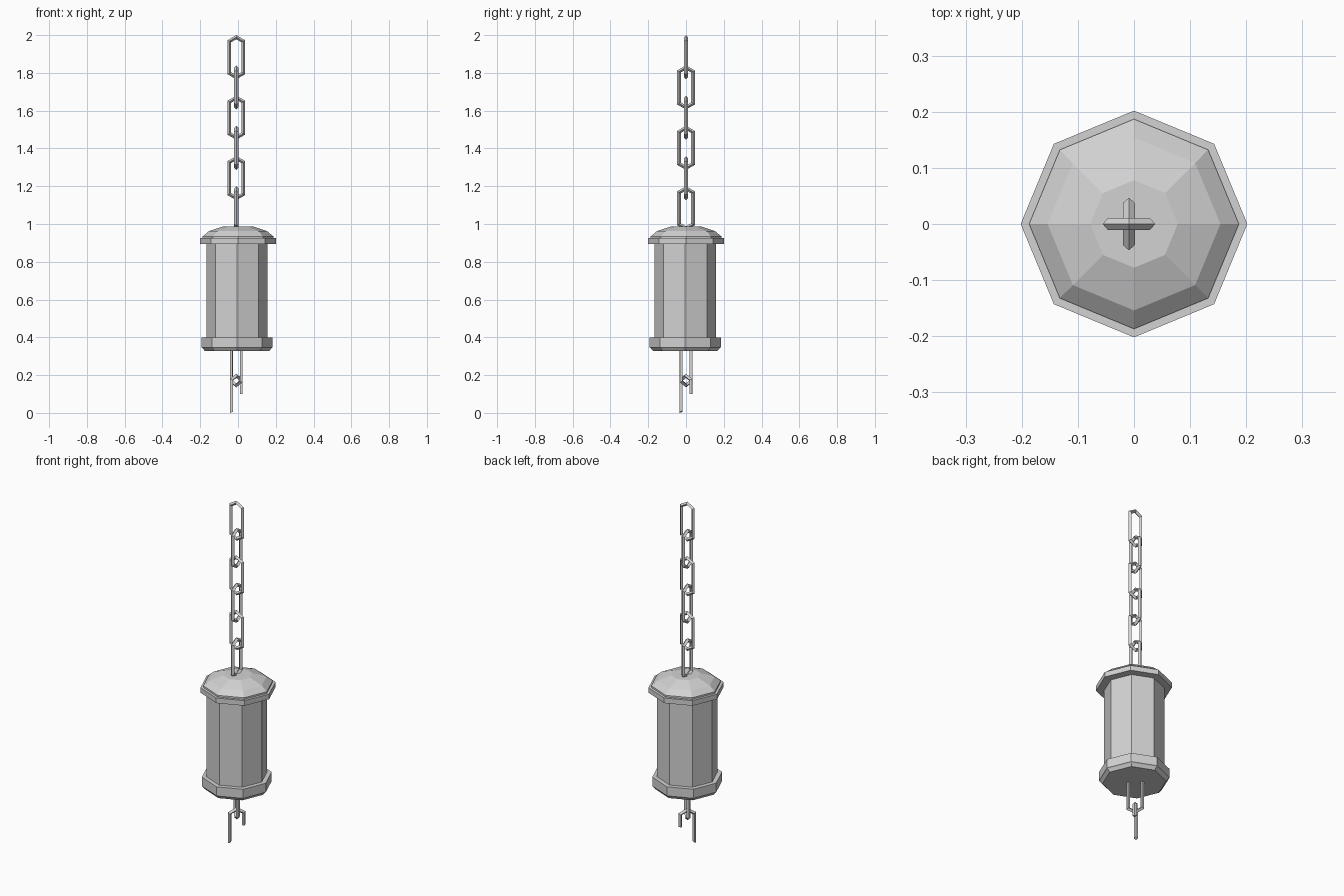
import bpy, bmesh, math
from mathutils import Matrix, Vector

if "Cube" in bpy.data.objects:
    bpy.data.objects.remove(bpy.data.objects["Cube"])

metal = bpy.data.materials.new("grey metal")
metal.diffuse_color = (0.65, 0.65, 0.65, 1)
metal.use_nodes = True
metal.node_tree.nodes["Principled BSDF"].inputs["Base Color"].default_value = metal.diffuse_color


def finish(name, bm, matrix):
    bmesh.ops.recalc_face_normals(bm, faces=bm.faces[:])
    mesh = bpy.data.meshes.new(name)
    bm.to_mesh(mesh)
    bm.free()
    mesh.materials.append(metal)
    ob = bpy.data.objects.new(name, mesh)
    ob.matrix_world = matrix
    bpy.context.collection.objects.link(ob)
    return ob


def skin(bm, rings, closed=False):
    """Bridge successive rings of vertices, capping the ends when open."""
    n = len(rings[0])
    pairs = list(zip(rings, rings[1:]))
    if closed:
        pairs.append((rings[-1], rings[0]))
    else:
        bm.faces.new(rings[0])
        bm.faces.new(rings[-1])
    for a, b in pairs:
        for i in range(n):
            j = (i + 1) % n
            bm.faces.new((a[i], a[j], b[j], b[i]))


def octagon_stack(name, profile, x=0.0, y=0.0):
    """Eight-sided turned solid from (radius, height) pairs."""
    bm = bmesh.new()
    rings = []
    for r, z in profile:
        rings.append([bm.verts.new((r * math.cos(k * math.pi / 4),
                                    r * math.sin(k * math.pi / 4), z))
                      for k in range(8)])
    skin(bm, rings)
    return finish(name, bm, Matrix.Translation((x, y, 0)))


MAJOR, MINOR, STRETCH = 0.043, 0.011, 0.063


def chain_link(name, z, turn, broken=False):
    """Stretched six-sided ring of diamond section, standing upright."""
    bm = bmesh.new()
    # a broken link loses its bottom point and part of one leg
    angles = [210, 150, 90, 30] if broken else [30, 90, 150, 210, 270, 330]
    rings = []
    for deg in angles:
        a = math.radians(deg)
        shift = STRETCH if math.sin(a) > 0 else -STRETCH
        ring = []
        for k in range(4):
            t = k * math.pi / 2
            r = MAJOR + MINOR * math.cos(t)
            ring.append(bm.verts.new((r * math.cos(a), MINOR * math.sin(t),
                                      r * math.sin(a) + shift)))
        rings.append(ring)
    if broken:
        rings.append([bm.verts.new((v.co.x, v.co.y, 0.10 - z))
                      for v in rings[-1]])
    skin(bm, rings, closed=not broken)
    place = (Matrix.Translation((-0.009, 0.0, z))
             @ Matrix.Rotation(math.radians(turn), 4, 'Z'))
    return finish(name, bm, place)


# Hanging chain: alternate links turned a quarter
for i in range(6):
    chain_link(f"chain_link_{i + 1}", 1.883 - 0.16 * i, 90 * (i % 2))

# Domed cap with its overhanging rim
octagon_stack("cap_rim", [(0.202, 0.895), (0.202, 0.925)])
octagon_stack("cap_dome", [(0.187, 0.92), (0.187, 0.935),
                           (0.154, 0.962), (0.078, 0.988)])

# Main drum
octagon_stack("drum", [(0.162, 0.36), (0.162, 0.91)], -0.005, -0.004)

# Base collar with a chamfered underside
octagon_stack("base_collar", [(0.170, 0.327), (0.183, 0.343), (0.188, 0.347),
                              (0.188, 0.40)], -0.005, -0.004)

# Lower chain: one whole link let into the base, then a broken one
chain_link("lower_link", 0.252, -45)
chain_link("broken_link", 0.09, 45, broken=True)
